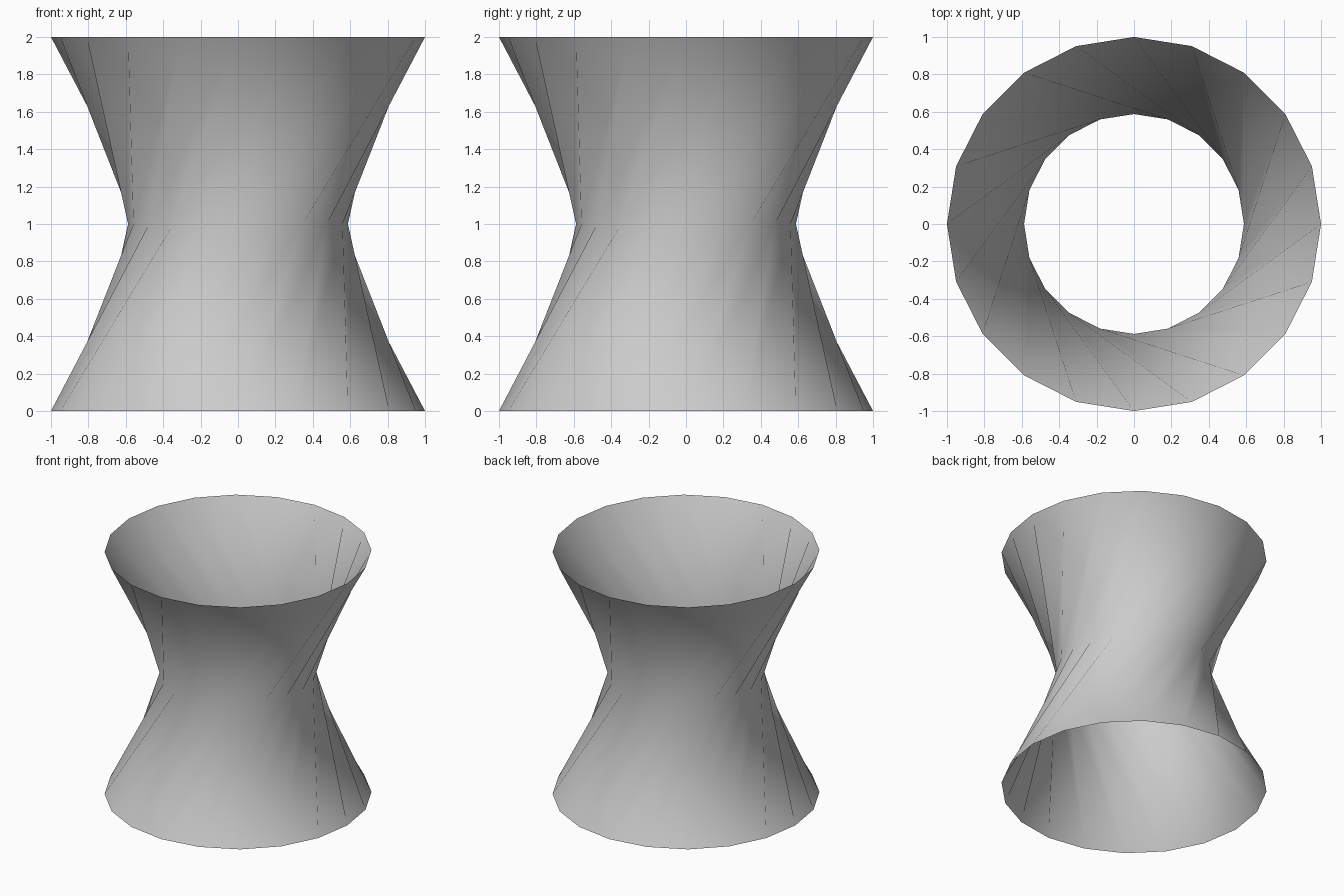
import bpy, bmesh
from math import sin, cos, radians

if "Cube" in bpy.data.objects:
    bpy.data.objects.remove(bpy.data.objects["Cube"])

SIDES = 20
STEP = 360 / SIDES
TWIST = 3                          # sides turned per half
WAIST = cos(radians(TWIST * STEP))  # straight slanted edges meet at the waist

bm = bmesh.new()


def ring(radius, z):
    return [bm.verts.new((radius * cos(radians(i * STEP)),
                          radius * sin(radians(i * STEP)), z))
            for i in range(SIDES)]


# Open waisted tube: base, waist and rim rings
rings = [ring(1, 0), ring(WAIST, 1), ring(1, 2)]

# Twisted bands, each slanted quad split along its outward diagonal
for low, high in zip(rings, rings[1:]):
    for i in range(SIDES):
        a, b = low[i], low[(i + 1) % SIDES]
        c, d = high[(i + TWIST + 1) % SIDES], high[(i + TWIST) % SIDES]
        bm.faces.new((a, b, d))
        bm.faces.new((b, c, d))

for f in bm.faces:
    f.smooth = True
mesh = bpy.data.meshes.new("waisted_tube")
bm.to_mesh(mesh)
bm.free()
obj = bpy.data.objects.new("waisted_tube", mesh)
bpy.context.collection.objects.link(obj)
